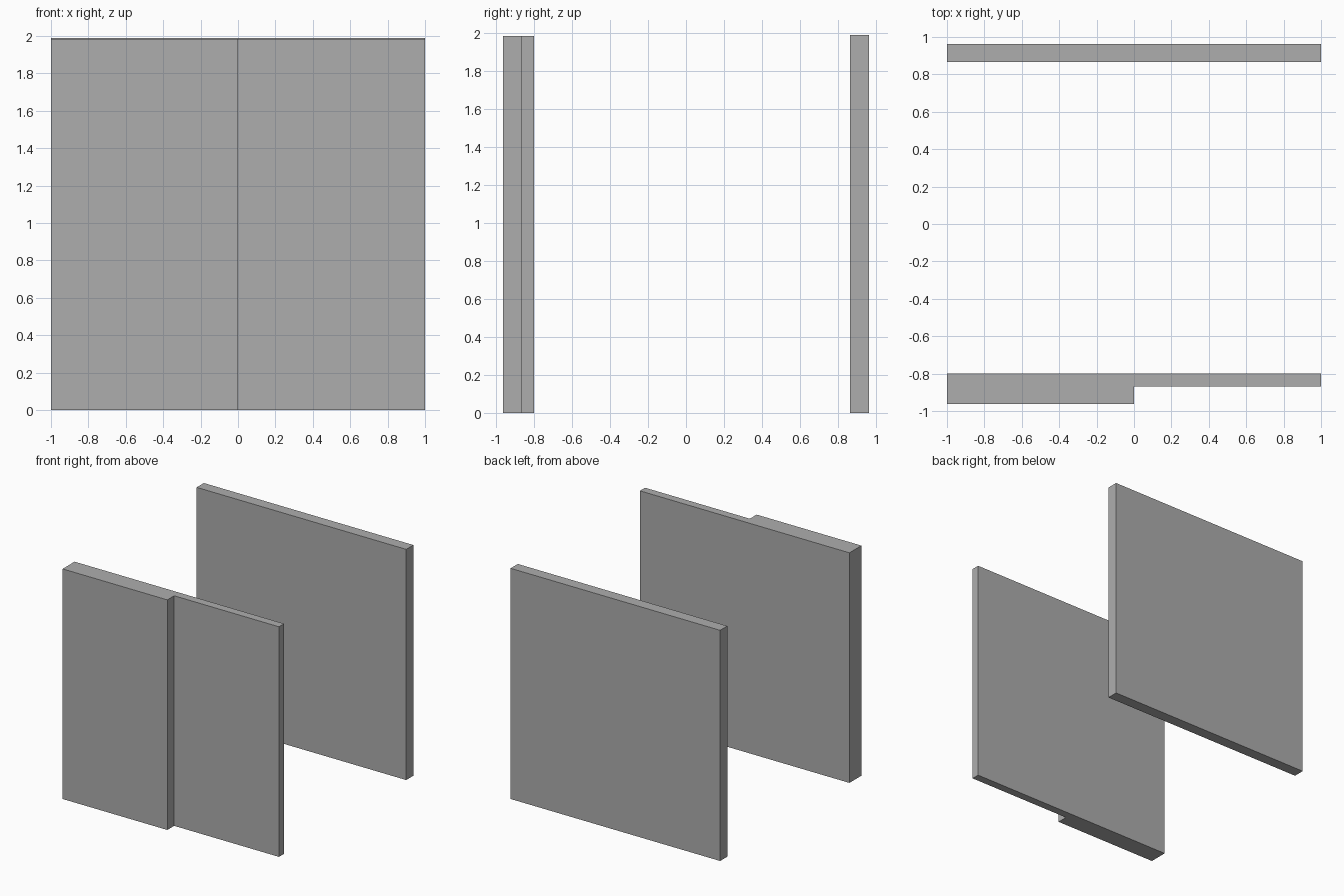
import bpy, bmesh

if "Cube" in bpy.data.objects:
    bpy.data.objects.remove(bpy.data.objects["Cube"])

grey = bpy.data.materials.new("plain grey")
grey.diffuse_color = (0.42, 0.42, 0.42, 1)
grey.use_nodes = True
grey.node_tree.nodes["Principled BSDF"].inputs["Base Color"].default_value = grey.diffuse_color


def wall(name, outline, height):
    """Extrude a plan outline (counter-clockwise) from the ground up."""
    bm = bmesh.new()
    base = bm.faces.new([bm.verts.new((x, y, 0)) for x, y in outline])
    top = bmesh.ops.extrude_face_region(bm, geom=[base], use_keep_orig=True)
    bmesh.ops.translate(bm, vec=(0, 0, height),
                        verts=[v for v in top["geom"] if isinstance(v, bmesh.types.BMVert)])
    bmesh.ops.recalc_face_normals(bm, faces=bm.faces)
    mesh = bpy.data.meshes.new(name)
    bm.to_mesh(mesh)
    bm.free()
    mesh.materials.append(grey)
    obj = bpy.data.objects.new(name, mesh)
    bpy.context.collection.objects.link(obj)


# Back panel: plain slab
wall("back_panel", [(-1, 0.865), (1, 0.865), (1, 0.963), (-1, 0.963)], 1.99)

# Front panel: left half is thicker and steps forward
wall("front_panel", [(-1, -0.963), (0, -0.963), (0, -0.87),
                     (1, -0.87), (1, -0.8), (-1, -0.8)], 1.985)
